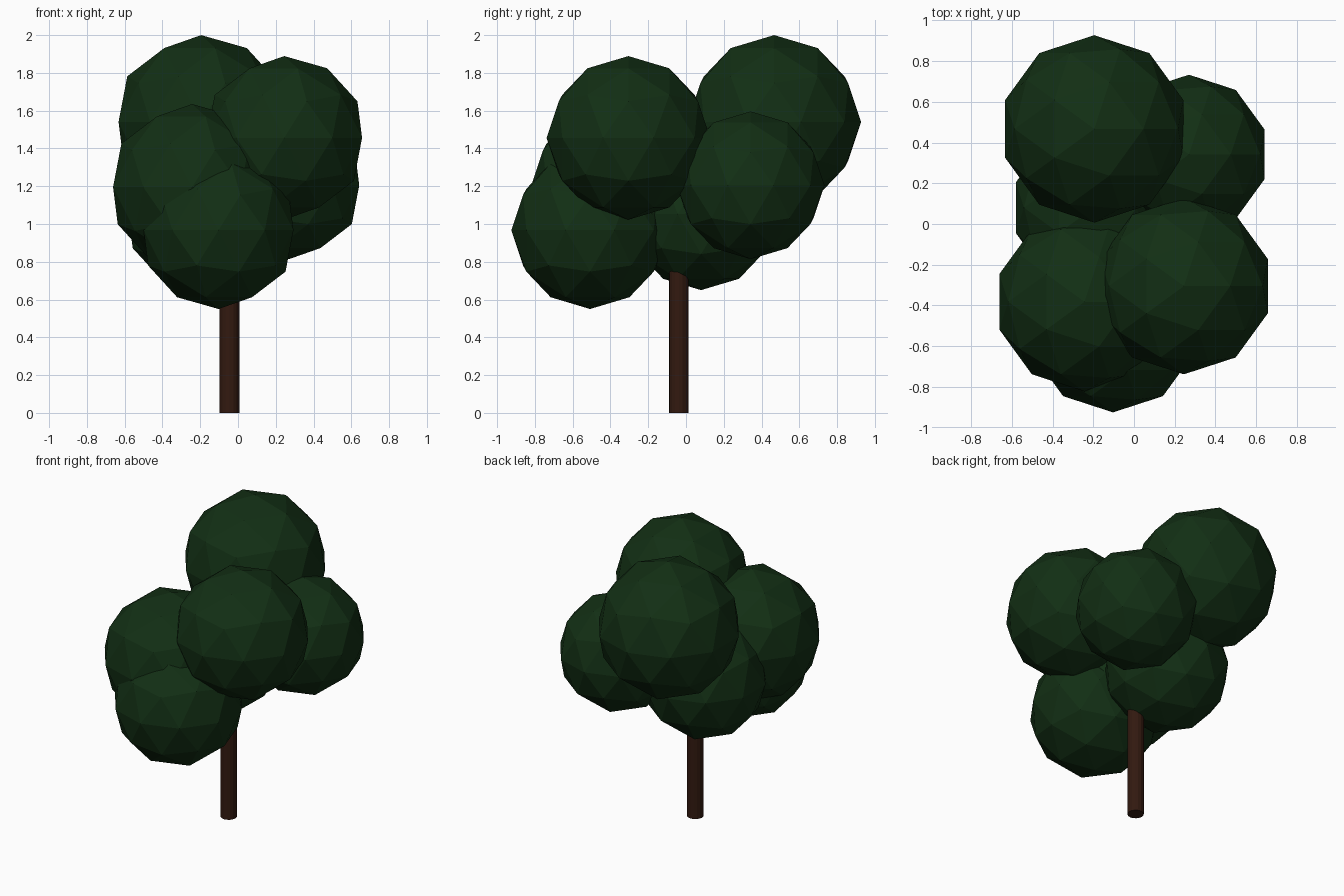
import bpy

if "Cube" in bpy.data.objects:
    bpy.data.objects.remove(bpy.data.objects["Cube"])


def material(name, color):
    m = bpy.data.materials.new(name)
    m.diffuse_color = (*color, 1)
    m.use_nodes = True
    m.node_tree.nodes["Principled BSDF"].inputs["Base Color"].default_value = m.diffuse_color
    return m


leaf = material("leaf_green", (0.006, 0.028, 0.007))
bark = material("bark_brown", (0.032, 0.010, 0.005))

# Trunk, running up inside the lowest foliage clump
HEIGHT = 1.05
bpy.ops.mesh.primitive_cylinder_add(vertices=16, radius=0.052, depth=HEIGHT,
                                    location=(-0.045, -0.038, HEIGHT / 2))
trunk = bpy.context.object
trunk.name = "trunk"
trunk.data.materials.append(bark)

# Foliage: overlapping faceted balls (name, centre, radius)
clumps = [
    ("foliage_back_top", (-0.195, 0.467, 1.540), 0.460),
    ("foliage_front_right", (0.245, -0.305, 1.456), 0.433),
    ("foliage_back_right", (0.270, 0.342, 1.205), 0.391),
    ("foliage_front_left", (-0.243, -0.382, 1.195), 0.440),
    ("foliage_front_low", (-0.103, -0.508, 0.967), 0.417),
    ("foliage_middle_low", (-0.198, 0.080, 1.052), 0.402),
]
for name, centre, radius in clumps:
    bpy.ops.mesh.primitive_ico_sphere_add(subdivisions=2, radius=radius,
                                          location=centre)
    ball = bpy.context.object
    ball.name = name
    ball.data.materials.append(leaf)
